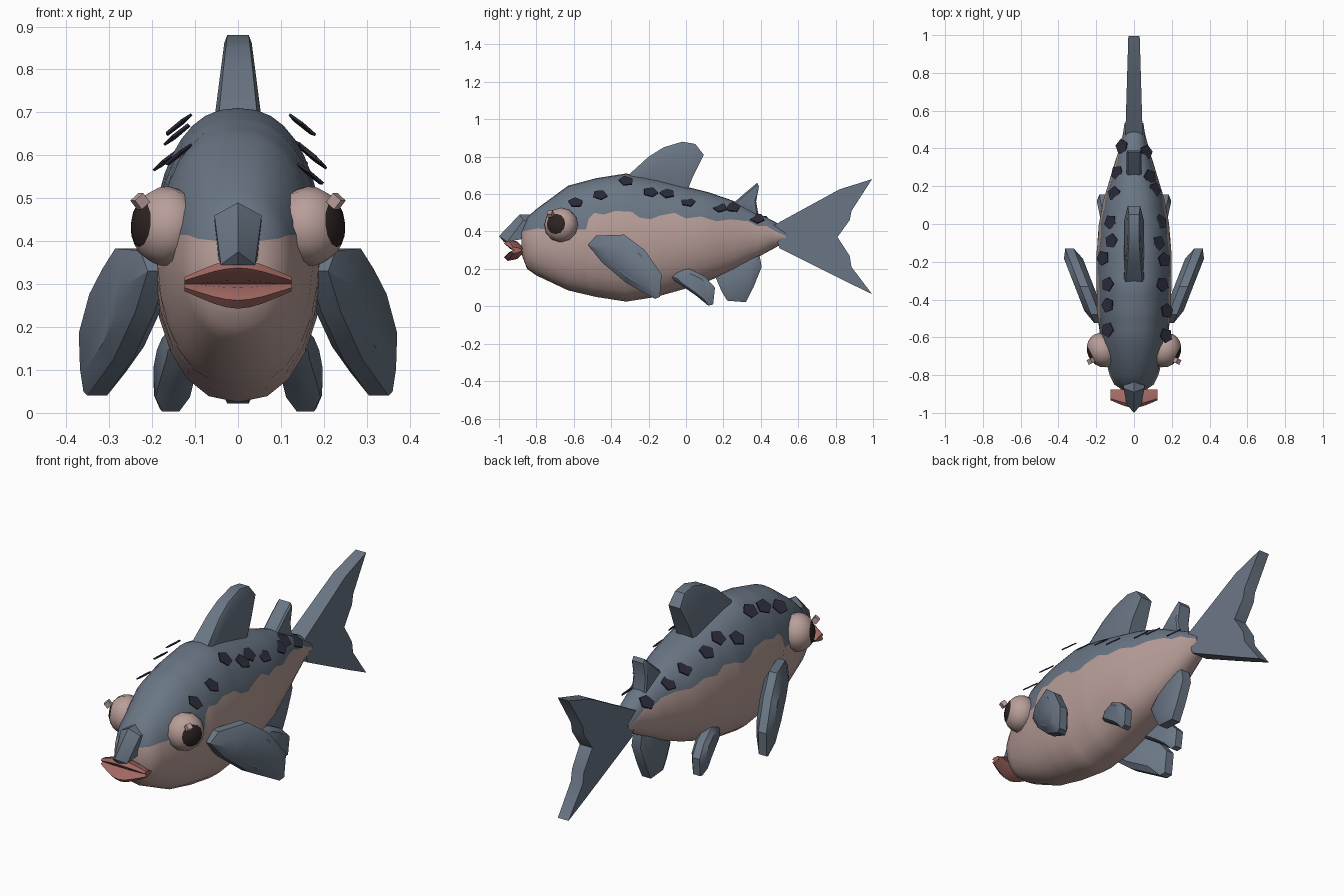
import bpy, bmesh, math
from mathutils import Vector, Matrix

if "Cube" in bpy.data.objects:
    bpy.data.objects.remove(bpy.data.objects["Cube"])


def mat(name, col):
    m = bpy.data.materials.new(name)
    m.diffuse_color = (*col, 1)
    m.use_nodes = True
    m.node_tree.nodes["Principled BSDF"].inputs["Base Color"].default_value = m.diffuse_color
    return m


GREY = mat("slate_grey", (0.145, 0.182, 0.235))
PINK = mat("dusty_pink", (0.485, 0.345, 0.320))
LIP = mat("lip_red", (0.360, 0.140, 0.122))
SPOT = mat("spot_navy", (0.025, 0.025, 0.044))
DARK = mat("eye_dark", (0.028, 0.017, 0.017))


def finish(name, bm, mats, angle=35):
    bmesh.ops.recalc_face_normals(bm, faces=bm.faces)
    me = bpy.data.meshes.new(name)
    bm.to_mesh(me)
    bm.free()
    for m in mats:
        me.materials.append(m)
    ob = bpy.data.objects.new(name, me)
    bpy.context.collection.objects.link(ob)
    bpy.ops.object.select_all(action='DESELECT')
    ob.select_set(True)
    bpy.context.view_layer.objects.active = ob
    if angle:
        bpy.ops.object.shade_smooth_by_angle(angle=math.radians(angle))
    return ob


def lerp(table, y, k=1):
    for a, b in zip(table, table[1:]):
        if y <= b[0]:
            t = max(0, (y - a[0]) / (b[0] - a[0]))
            return a[k] + (b[k] - a[k]) * t
    return table[-1][k]


# body profile: y, bottom z, top z, half width
BODY = [(-0.88, 0.28, 0.42, 0.06), (-0.85, 0.20, 0.475, 0.105), (-0.80, 0.165, 0.52, 0.13),
        (-0.63, 0.085, 0.645, 0.175), (-0.48, 0.05, 0.685, 0.195), (-0.32, 0.025, 0.71, 0.20),
        (-0.16, 0.05, 0.68, 0.20), (0.0, 0.095, 0.64, 0.187), (0.12, 0.135, 0.61, 0.165),
        (0.25, 0.19, 0.565, 0.125), (0.38, 0.26, 0.50, 0.085), (0.48, 0.315, 0.45, 0.058),
        (0.535, 0.35, 0.40, 0.05)]
# wavy edge between back and belly colours: y, z
BELT = [(-0.88, 0.40), (-0.80, 0.415), (-0.56, 0.41), (-0.535, 0.41), (-0.52, 0.47), (-0.49, 0.50),
        (-0.44, 0.49), (-0.38, 0.51), (-0.29, 0.505), (-0.25, 0.475), (-0.19, 0.465), (-0.14, 0.485),
        (-0.06, 0.50), (0.0, 0.47), (0.08, 0.48), (0.16, 0.455), (0.24, 0.465), (0.33, 0.455),
        (0.38, 0.43), (0.43, 0.43), (0.48, 0.40), (0.535, 0.375)]
POW = 0.85
N = 7


def build_body():
    bm = bmesh.new()
    ys = sorted({p[0] for p in BODY} | {p[0] for p in BELT})
    rings = []
    for y in ys:
        lo, hi, w = (lerp(BODY, y, k) for k in (1, 2, 3))
        zc, h = (lo + hi) / 2, (hi - lo) / 2
        a = math.asin(max(-0.9, min(0.9, (lerp(BELT, y) - zc) / h)))
        # right side from top to belt to bottom, then mirrored back up
        half = [math.pi / 2 + (a - math.pi / 2) * i / N for i in range(N + 1)]
        half += [a + (-math.pi / 2 - a) * i / N for i in range(1, N + 1)]
        pts = [(w * max(0, math.cos(t)) ** POW, zc + h * math.sin(t)) for t in half]
        pts[0], pts[-1] = (0, hi), (0, lo)
        pts += [(-x, z) for x, z in pts[-2:0:-1]]
        rings.append([bm.verts.new((x, y, z)) for x, z in pts])
    n = 4 * N
    for r, q in zip(rings, rings[1:]):
        for i in range(n):
            f = bm.faces.new((r[i], r[(i + 1) % n], q[(i + 1) % n], q[i]))
            f.material_index = int(N <= i < 3 * N)
    for r in (rings[0], rings[-1]):
        bm.faces.new(r[3 * N:] + r[:N + 1])
        bm.faces.new(r[N:3 * N + 1]).material_index = 1
    finish("body", bm, [GREY, PINK], 50)


def fin(name, outline, half, centre=lambda y, z: 0, rim=None, inset=0.7):
    """Plate from a side outline (y, z); rim gives a thinner outer edge."""
    bm = bmesh.new()
    n = len(outline)
    cy, cz = sum(p[0] for p in outline) / n, sum(p[1] for p in outline) / n

    def ring(side, scale, k):
        out = []
        for y, z in outline:
            y, z = cy + (y - cy) * scale, cz + (z - cz) * scale
            out.append(bm.verts.new((centre(y, z) + side * k * half(y, z), y, z)))
        return out
    if rim:
        rs = [ring(-1, inset, 1), ring(-1, 1, rim), ring(1, 1, rim), ring(1, inset, 1)]
    else:
        rs = [ring(-1, 1, 1), ring(1, 1, 1)]
    for a, b in zip(rs, rs[1:]):
        for i in range(n):
            bm.faces.new((a[i], a[(i + 1) % n], b[(i + 1) % n], b[i]))
    bm.faces.new(rs[0])
    bm.faces.new(rs[-1])
    finish(name, bm, [GREY])


build_body()

# fins on the centre line
fin("dorsal_fin", [(-0.32, 0.69), (-0.20, 0.80), (-0.12, 0.85), (-0.02, 0.88), (0.05, 0.868),
                   (0.095, 0.81), (0.04, 0.70), (0.0, 0.60), (-0.28, 0.64)],
    lambda y, z: 0.053 - 0.13 * max(0, z - 0.70), rim=0.85, inset=0.85)
fin("rear_dorsal_fin", [(0.24, 0.54), (0.32, 0.61), (0.38, 0.66), (0.39, 0.64), (0.375, 0.56),
                        (0.39, 0.47), (0.28, 0.50)], lambda y, z: 0.04, rim=0.8, inset=0.8)
fin("anal_fin", [(0.24, 0.24), (0.16, 0.15), (0.19, 0.08), (0.22, 0.03), (0.32, 0.022),
                 (0.36, 0.10), (0.405, 0.21), (0.39, 0.29)], lambda y, z: 0.042, rim=0.6)
fin("tail_fin", [(0.46, 0.43), (0.50, 0.45), (0.82, 0.625), (0.995, 0.68), (0.885, 0.51), (0.875, 0.46),
                 (0.81, 0.37), (0.875, 0.27), (0.885, 0.21), (0.995, 0.065), (0.86, 0.13), (0.50, 0.31)],
    lambda y, z: 0.045 - 0.03 * (y - 0.5))

PECTORAL = [(-0.525, 0.33), (-0.48, 0.378), (-0.33, 0.383), (-0.22, 0.30), (-0.13, 0.17),
            (-0.14, 0.05), (-0.165, 0.04), (-0.32, 0.125), (-0.45, 0.235)]
PELVIC = [(-0.08, 0.16), (-0.06, 0.19), (0.02, 0.20), (0.10, 0.16), (0.155, 0.10),
          (0.145, 0.01), (0.12, 0.003), (0.05, 0.06), (-0.06, 0.135)]

for side, s in (("right", 1), ("left", -1)):
    # paired fins
    fin(side + "_pectoral_fin", PECTORAL, lambda y, z: 0.05,
        lambda y, z: s * (0.205 + 0.39 * (y + 0.48)), rim=0.45)
    fin(side + "_pelvic_fin", PELVIC, lambda y, z: 0.04,
        lambda y, z: s * (0.115 + 0.21 * (y + 0.08)), rim=0.5)

    # eye: flattened ball with a dark cap facing out and slightly forward
    axis = Vector((s * 0.9, -0.42, 0.08)).normalized()
    rot = axis.to_track_quat('Z', 'Y').to_matrix().to_4x4()
    place = Matrix.Translation((s * 0.168, -0.668, 0.435)) @ rot
    bm = bmesh.new()
    bmesh.ops.create_uvsphere(bm, u_segments=12, v_segments=10, radius=1)
    for f in bm.faces:
        f.material_index = int(f.calc_center_median().z > 0.72)
    bm.transform(place @ Matrix.Diagonal((0.093, 0.093, 0.08, 1)))
    finish(side + "_eye", bm, [PINK, DARK])

    # eye glint
    bm = bmesh.new()
    bmesh.ops.create_cube(bm, size=0.027)
    bm.transform(Matrix.Translation((s * 0.228, -0.725, 0.493)) @ rot
                 @ Matrix.Rotation(math.pi / 4, 4, 'X'))
    finish(side + "_eye_glint", bm, [PINK], 0)

# snout wedge above the mouth
bm = bmesh.new()
for x, y, z in [(0, -0.89, 0.49), (0.055, -0.87, 0.46), (0.05, -0.82, 0.37), (0.055, -0.82, 0.45),
                (0, -0.82, 0.49), (0.04, -0.955, 0.345), (0, -1.0, 0.375), (0, -0.975, 0.345)]:
    for m in ((1, -1) if x else (1,)):
        bm.verts.new((x * m, y, z))
bmesh.ops.convex_hull(bm, input=bm.verts)
finish("snout", bm, [GREY], 25)

# lips: tapered tubes meeting at the mouth corners
for name, dz in (("upper_lip", 1), ("lower_lip", -1)):
    bm = bmesh.new()
    rings = []
    for i in range(9):
        u = i / 4 - 1
        k = 1 - abs(u) ** 1.8
        c = Vector((0.112 * u, -0.905 - 0.018 * k, 0.30 + dz * (0.004 + 0.024 * k)))
        ry, rz = 0.028 + 0.022 * k, 0.012 + 0.016 * k
        rings.append([bm.verts.new((c.x + 0.013 * u ** 5, c.y + ry * math.cos(a) - dz * 0.006 * math.sin(a),
                                    c.z + rz * math.sin(a) - dz * 0.35 * rz * math.cos(a)))
                      for a in (j * math.pi / 3 for j in range(6))])
    for r, q in zip(rings, rings[1:]):
        for j in range(6):
            bm.faces.new((r[j], r[(j + 1) % 6], q[(j + 1) % 6], q[j]))
    bm.faces.new(rings[0])
    bm.faces.new(rings[-1])
    finish(name, bm, [LIP], 45)

# spots: thin five-sided plates along the back (x, y, z)
SPOTS = [(0.17, -0.59, 0.555), (0.175, -0.46, 0.595), (0.15, -0.32, 0.67), (0.16, -0.19, 0.61),
         (0.13, -0.10, 0.60), (0.14, 0.01, 0.555), (0.11, 0.18, 0.52), (0.085, 0.25, 0.53),
         (0.065, 0.38, 0.47),
         (-0.14, -0.56, 0.60), (-0.14, -0.43, 0.65), (-0.14, -0.32, 0.67), (-0.165, -0.18, 0.59),
         (-0.12, -0.09, 0.61), (-0.125, 0.01, 0.56), (-0.105, 0.16, 0.53), (-0.09, 0.27, 0.51),
         (-0.065, 0.41, 0.46)]
for i, (x, y, z) in enumerate(SPOTS):
    lo, hi, w = (lerp(BODY, y, k) for k in (1, 2, 3))
    c = min(1, abs(x) / w) ** (1 / POW)
    z = max(z, (lo + hi) / 2 + (hi - lo) / 2 * math.sqrt(1 - c * c) + 0.004)
    bm = bmesh.new()
    bmesh.ops.create_cone(bm, cap_ends=True, segments=5, radius1=0.041, radius2=0.041, depth=0.006)
    nrm = Vector((math.copysign(0.6, x), 0.08, 0.75))
    bm.transform(Matrix.Translation((x, y, z)) @ nrm.to_track_quat('Z', 'Y').to_matrix().to_4x4()
                 @ Matrix.Rotation(0.7 * i, 4, 'Z'))
    finish("spot_%d" % (i + 1), bm, [SPOT], 0)
